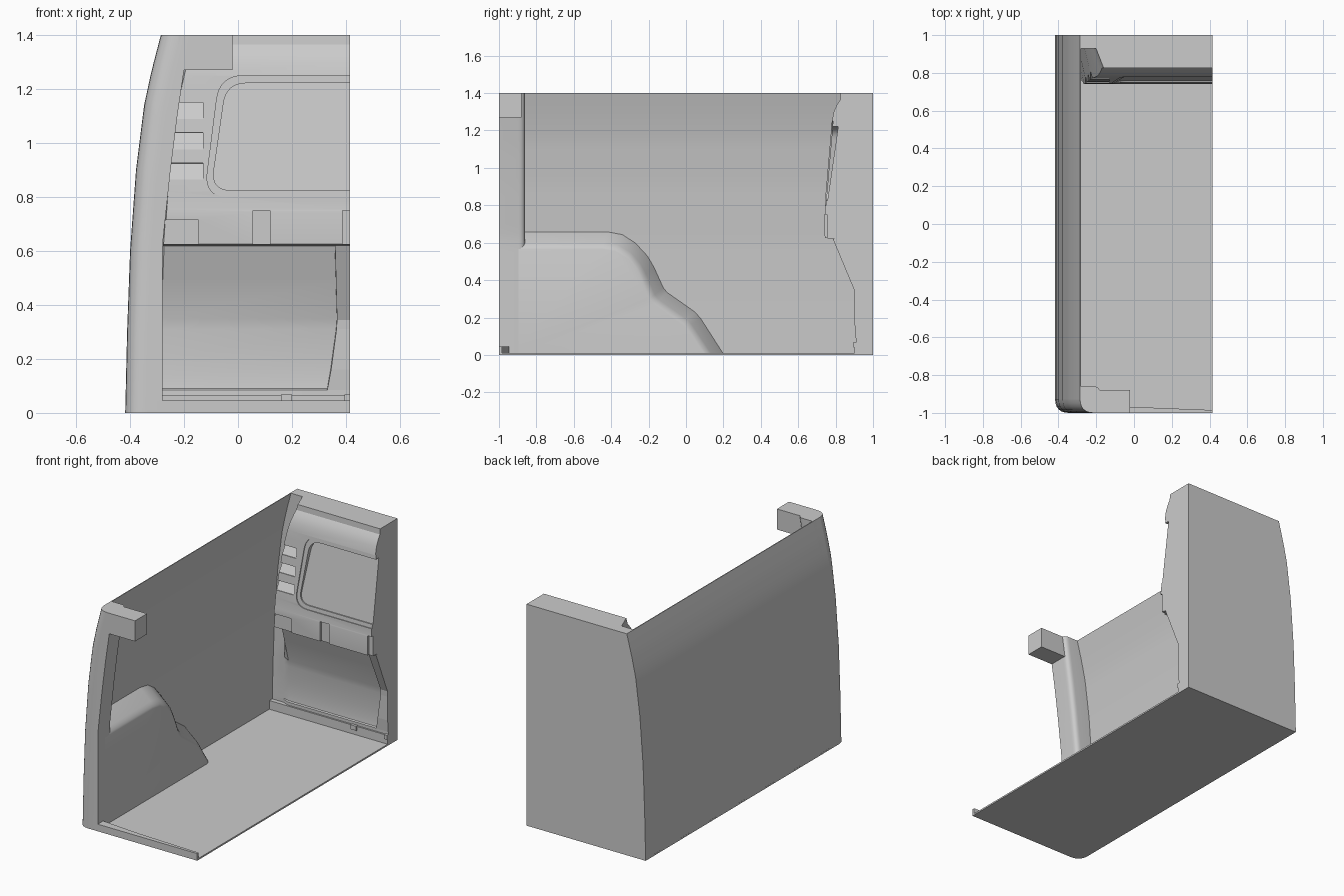
import bpy, bmesh, math
from mathutils import Vector

if "Cube" in bpy.data.objects:
    bpy.data.objects.remove(bpy.data.objects["Cube"])

SIDE = [(0, -.418), (.3, -.411), (.6, -.4), (.9, -.378), (1.14, -.348), (1.27, -.32), (1.4, -.286)]
X1 = .415


def lerp(table, z):
    for (a, p), (b, q) in zip(table, table[1:]):
        if z <= b:
            return p + (q - p) * (z - a) / (b - a)
    return table[-1][1]


def wall(z):
    return lerp(SIDE, z)


def loft(name, rings):
    """Skin a list of equal-length closed rings and cap both ends."""
    bm = bmesh.new()
    vs = [[bm.verts.new(p) for p in r] for r in rings]
    n = len(rings[0])
    for a, b in zip(vs, vs[1:]):
        for i in range(n):
            j = (i + 1) % n
            bm.faces.new((a[i], a[j], b[j], b[i]))
    bm.faces.new(vs[0][::-1])
    bm.faces.new(vs[-1])
    bmesh.ops.recalc_face_normals(bm, faces=bm.faces)
    me = bpy.data.meshes.new(name)
    bm.to_mesh(me)
    bm.free()
    ob = bpy.data.objects.new(name, me)
    bpy.context.collection.objects.link(ob)
    return ob


def extrude_x(name, yz, x0, x1):
    return loft(name, [[(x, y, z) for y, z in yz] for x in (x0, x1)])


def extrude_z(name, xy, z0, z1):
    return loft(name, [[(x, y, z) for x, y in xy] for z in (z0, z1)])


def box(name, x0, x1, y0, y1, z0, z1):
    return extrude_z(name, [(x0, y0), (x1, y0), (x1, y1), (x0, y1)], z0, z1)


def fillet(pts, radii, steps=6):
    """Round polygon corners with quadratic curves."""
    out = []
    for i, p in enumerate(pts):
        p, a, b = Vector(p), Vector(pts[i - 1]), Vector(pts[(i + 1) % len(pts)])
        if not radii[i]:
            out.append(tuple(p))
            continue
        s, e = p + (a - p).normalized() * radii[i], p + (b - p).normalized() * radii[i]
        for k in range(steps + 1):
            t = k / steps
            out.append(tuple(s * (1 - t) ** 2 + p * 2 * t * (1 - t) + e * t * t))
    return out


def cut(ob, cutter):
    m = ob.modifiers.new("cut", "BOOLEAN")
    m.operation, m.solver, m.object = "DIFFERENCE", "EXACT", cutter
    bpy.context.view_layer.objects.active = ob
    bpy.ops.object.modifier_apply(modifier=m.name)
    bpy.data.objects.remove(cutter)


def smooth(ob, deg=30):
    bpy.ops.object.select_all(action="DESELECT")
    ob.select_set(True)
    bpy.context.view_layer.objects.active = ob
    bpy.ops.object.shade_smooth_by_angle(angle=math.radians(deg))


ZS = [1.4 * i / 28 for i in range(29)]

# Thin curved side wall
T = .005
side = loft("side_wall", [[(wall(z), -.93, z), (wall(z) + T, -.93, z),
                           (wall(z) + T, 1, z), (wall(z), 1, z)] for z in ZS])
smooth(side)

# Floor with rounded front corner
floor = extrude_z("floor", fillet([(-.418, -1), (X1, -1), (X1, 1), (-.418, 1)], [.08, 0, 0, 0]), 0, .01)

# Front sill lip
extrude_z("front_sill", [(-.3, -1), (X1, -1), (X1, -.985), (-.02, -.968), (-.3, -.945)], 0, .045)

# Front pillar, rounded outside and inside
INNER = [(0, -.28), (.62, -.28), (.9, -.25), (1.1, -.225), (1.27, -.2), (1.4, -.18)]
pillar = loft("front_pillar", [[(x, y, z) for x, y in fillet(
    [(wall(z), -1), (lerp(INNER, z), -1), (lerp(INNER, z), -.86), (wall(z), -.86)],
    [.075, 0, .035, 0])] for z in ZS])
smooth(pillar)

# Header stub on top of the pillar
box("front_header", -.22, -.02, -1, -.88, 1.27, 1.4)

# Wheel arch lofted out from the wall
OUT = [(-.93, .66), (-.42, .66), (-.34, .645), (-.27, .6), (-.205, .53), (-.17, .47),
       (-.12, .36), (-.1, .335), (.05, .23), (.08, .195), (.205, 0)]
INN = [(-.93, .565), (-.45, .565), (-.38, .555), (-.31, .515), (-.265, .46), (-.24, .41),
       (-.195, .3), (-.17, .27), (-.02, .165), (0, .145), (.1, 0)]


def arch_ring(t, x):
    pts = [(a + (c - a) * t, b + (d - b) * t) for (a, b), (c, d) in zip(OUT, INN)]
    pts.append((-.93, 0))
    return [(wall(z) + .002 if x is None else x, y, z) for y, z in pts]


arch = loft("wheel_arch", [arch_ring(0, None), arch_ring(.62, -.305), arch_ring(.75, -.293),
                           arch_ring(.88, -.284), arch_ring(1, -.28)])
smooth(arch, 35)

# Rear door: vertical section swept across, chamfered into the side wall
SEC = [(0, .912), (.085, .912), (.0901, .92), (.13, .925), (.31, .918), (.35, .91), (.619, .82),
       (.625, .742), (.745, .74), (.755, .742), (.82, .743), (1.25, .78), (1.3, .79),
       (1.34, .808), (1.365, .825), (1.4, .827)]
levels = sorted({z for z, _ in SEC} | {.2, .5, .9, 1.0, 1.1, 1.14, 1.2})
door = loft("rear_door", [[(wall(z), 1, z), (wall(z), .93, z), (wall(z) + .085, .93, z),
                           (wall(z) + .125, lerp(SEC, z), z), (X1, lerp(SEC, z), z), (X1, 1, z)]
                          for z in levels])

# Window groove and slanted pane recess


def window_cutter(bl, tl, zb, zt, r, depth):
    o = fillet([(bl, zb), (.6, zb), (.6, zt), (tl, zt)], [r, 0, 0, r], 8)
    return loft("window_cutter", [[(x, .6, z) for x, z in o], [(x, depth(z), z) for x, z in o]])


cut(door, window_cutter(-.125, -.068, .8, 1.25, .09, lambda z: lerp(SEC, .82) + .006 + (z - .82) * .086))
cut(door, window_cutter(-.1, -.043, .825, 1.222, .075, lambda z: .757 + (z - .83) * .145))

# Three louvre recesses beside the window
for zt in (1.15, 1.037, .925):
    yt, yb = lerp(SEC, zt), lerp(SEC, zt - .06)
    cut(door, extrude_x("louvre_cutter", [(.65, zt + .005), (yt + .035, zt), (yb + .004, zt - .06), (.65, zt - .06)],
                        -.28, -.13))

# Notches along the waist ledge
for x0, x1, zt in ((-.3, -.147, .715), (.055, .118, .75), (.387, .45, .75)):
    cut(door, box("notch_cutter", x0, x1, .65, .754, .6, zt))
smooth(door, 25)

# Raised lower frame at the door's centre edge, with a slanted border
FRAME = [(.62, .355, .785), (.345, .362, .9), (.31, .36, .902), (.16, .34, .902), (.085, .326, .908)]
loft("lower_door_frame", [[(x + .005, y, z), (X1, y, z), (X1, .96, z), (x, .96, z)] for z, x, y in FRAME])

# Rear sill strip with small catch blocks
box("rear_sill", -.415, X1, .902, .95, 0, .065)
for x0, x1 in ((.16, .2), (.395, X1)):
    box("sill_catch", x0, x1, .895, .93, .04, .068)
